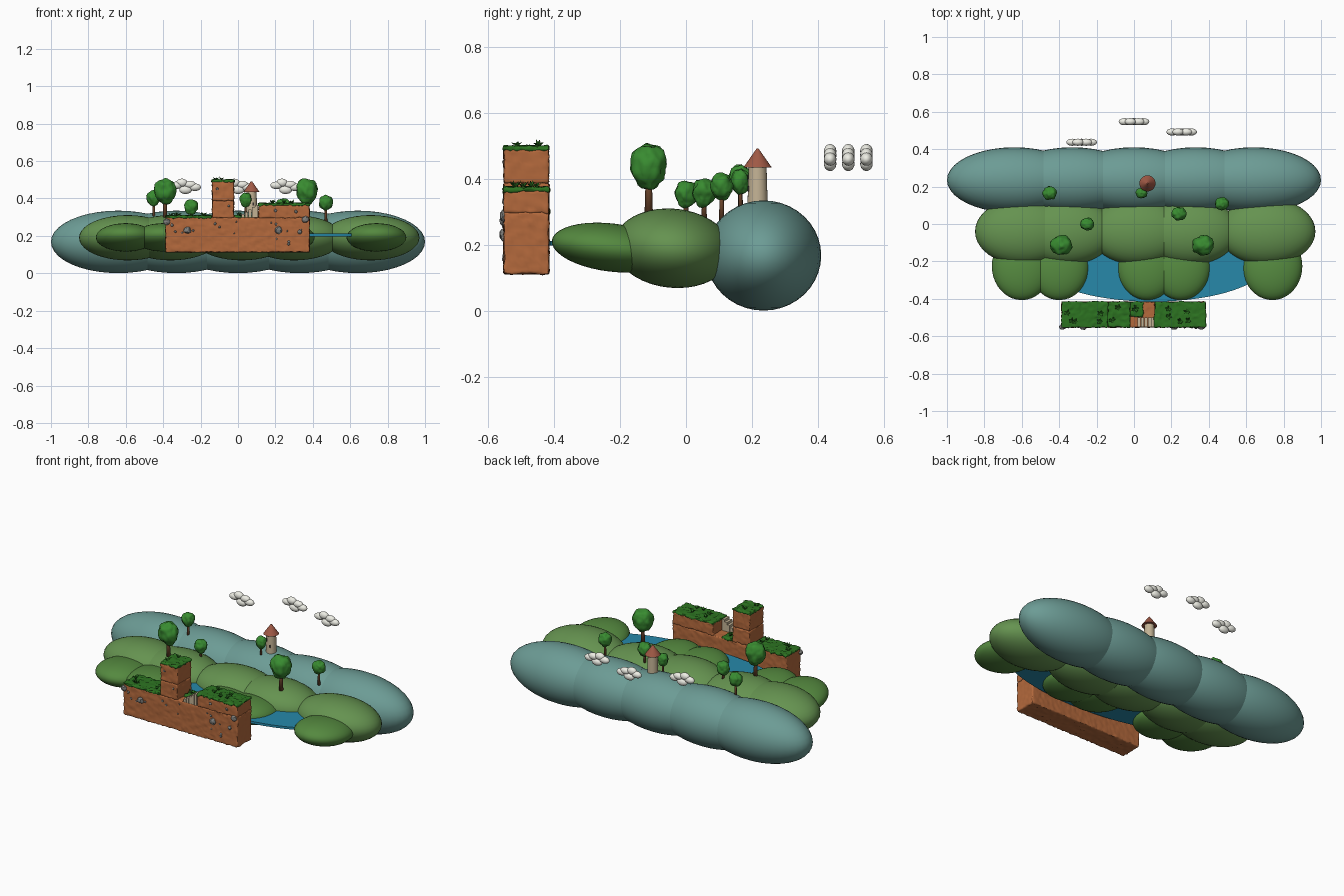
import bpy, bmesh, math, random
from mathutils import Vector, Matrix, noise

if "Cube" in bpy.data.objects:
    bpy.data.objects.remove(bpy.data.objects["Cube"])

random.seed(4)


def mat(name, r, g, b):
    m = bpy.data.materials.new(name)
    m.diffuse_color = (r, g, b, 1)
    m.use_nodes = True
    m.node_tree.nodes["Principled BSDF"].inputs["Base Color"].default_value = m.diffuse_color
    return m


FAR = mat("far_teal", 0.15, 0.33, 0.30)
MID = mat("mid_green", 0.13, 0.29, 0.08)
NEAR = mat("near_green", 0.09, 0.25, 0.05)
WATER = mat("water_blue", 0.02, 0.25, 0.40)
SOIL = mat("soil_orange", 0.45, 0.14, 0.045)
GRASS = mat("grass_green", 0.025, 0.17, 0.015)
LEAF = mat("leaf_green", 0.04, 0.26, 0.03)
BARK = mat("bark", 0.15, 0.06, 0.025)
STONE = mat("stone_grey", 0.22, 0.22, 0.21)
PALE = mat("pale_stone", 0.55, 0.45, 0.30)
ROOF = mat("roof_red", 0.35, 0.10, 0.06)
DARK = mat("window_dark", 0.04, 0.03, 0.03)
WHITE = mat("cloud_white", 0.85, 0.85, 0.78)


def finish(bm, name, material, smooth=True):
    me = bpy.data.meshes.new(name)
    bm.to_mesh(me)
    bm.free()
    me.materials.append(material)
    for p in me.polygons:
        p.use_smooth = smooth
    ob = bpy.data.objects.new(name, me)
    bpy.context.collection.objects.link(ob)
    return ob


def roughen(verts, amount, freq):
    for v in verts:
        v.co += noise.noise_vector(v.co * freq) * amount


def add_ball(bm, c, r, seg=24, tilt=0):
    m = Matrix.Translation(c) @ Matrix.Rotation(tilt, 4, 'X') @ Matrix.Diagonal((*r, 1))
    return bmesh.ops.create_uvsphere(bm, u_segments=seg, v_segments=seg // 2, radius=1, matrix=m)["verts"]


def add_cone(bm, x, y, z0, z1, r0, r1, seg=16):
    m = Matrix.Translation((x, y, (z0 + z1) / 2))
    bmesh.ops.create_cone(bm, cap_ends=True, segments=seg, radius1=r0, radius2=r1, depth=z1 - z0, matrix=m)


def add_box(bm, lo, hi):
    lo, hi = Vector(lo), Vector(hi)
    m = Matrix.Translation((lo + hi) / 2) @ Matrix.Diagonal((*(hi - lo), 1))
    return bmesh.ops.create_cube(bm, size=1, matrix=m)["verts"]


def rough_box(name, lo, hi, material, cell, amount, freq):
    # box cut into cells on every axis, then roughened
    bm = bmesh.new()
    add_box(bm, lo, hi)
    bmesh.ops.bevel(bm, geom=bm.edges[:], offset=0.005, segments=2, affect='EDGES', profile=0.5)
    for axis in range(3):
        n = max(1, round((hi[axis] - lo[axis]) / cell))
        for i in range(1, n):
            co, no = Vector(), Vector()
            co[axis] = lo[axis] + (hi[axis] - lo[axis]) * i / n
            no[axis] = 1
            bmesh.ops.bisect_plane(bm, geom=bm.verts[:] + bm.edges[:] + bm.faces[:], plane_co=co, plane_no=no)
    roughen(bm.verts, amount, freq)
    return finish(bm, name, material)


# Rolling hills in three rows
def hills(name, material, xs, y, z, r, tilt):
    for i, x in enumerate(xs):
        bm = bmesh.new()
        add_ball(bm, (x, y, z), r, 40, tilt)
        finish(bm, f"{name}_{i + 1}", material)


hills("far_hill", FAR, (-0.64, -0.33, 0, 0.33, 0.64), 0.235, 0.168, (0.36, 0.175, 0.167), 0)
hills("mid_hill", MID, (-0.59, -0.36, 0.02, 0.30, 0.71), -0.04, 0.19, (0.26, 0.18, 0.12), -0.1)
hills("near_hill", NEAR, (-0.60, -0.40, 0.07, 0.25, 0.74), -0.225, 0.192, (0.16, 0.183, 0.073), -0.12)

# Lake
bm = bmesh.new()
add_cone(bm, 0, 0, -0.5, 0.5, 1, 1, 64)
bmesh.ops.transform(bm, verts=bm.verts, matrix=Matrix.Translation((0.10, -0.20, 0.205)) @ Matrix.Diagonal((0.62, 0.215, 0.014, 1)))
lake = finish(bm, "lake", WATER, False)

# Soil blocks of the foreground platform
Y0, Y1 = -0.552, -0.416
for name, x0, x1, z0, z1 in (("base_block", -0.387, 0.382, 0.113, 0.298),
                             ("pillar_lower", -0.138, -0.022, 0.296, 0.388),
                             ("pillar_upper", -0.138, -0.022, 0.388, 0.49),
                             ("raised_block", 0.11, 0.382, 0.296, 0.365)):
    rough_box(name, (x0, Y0, z0), (x1, Y1, z1), SOIL, 0.011, 0.005, 70)

# Grass caps with leaf tufts
for name, x0, x1, z in (("grass_left", -0.387, -0.14, 0.302), ("grass_middle", -0.02, 0.05, 0.302),
                        ("grass_pillar", -0.14, -0.02, 0.493), ("grass_right", 0.11, 0.384, 0.368)):
    y0 = -0.497 if name == "grass_middle" else Y0 - 0.001
    rough_box(name, (x0, y0, z - 0.008), (x1, Y1 + 0.001, z + 0.007), GRASS, 0.01, 0.007, 60)
    bm = bmesh.new()
    for t in range(max(2, round((x1 - x0) / 0.05))):
        c = Vector((random.uniform(x0 + 0.02, x1 - 0.02), random.uniform(y0 + 0.025, Y1 - 0.025), z + 0.004))
        for k in range(5):
            a = k * 1.257 + random.uniform(-0.4, 0.4)
            out = Vector((math.cos(a), math.sin(a), 0))
            side = Vector((-out.y, out.x, 0)) * 0.005
            mid = c + out * 0.009 + Vector((0, 0, 0.012))
            tip = c + out * 0.018 + Vector((0, 0, random.uniform(0.012, 0.025)))
            bm.faces.new([bm.verts.new(p) for p in (c, mid + side, tip, mid - side)])
    finish(bm, name + "_tufts", GRASS, False)

# Stone steps up to the raised block
bm = bmesh.new()
for i in range(5):
    x = 0.02 + i * 0.018
    add_box(bm, (x, -0.552, 0.298), (x + 0.016, -0.50, 0.316 + i * 0.0125))
finish(bm, "stone_steps", PALE, False)

# Stones set in the platform face
bm = bmesh.new()
spots = [(-0.27, 0.23, 0.02), (-0.382, 0.275, 0.018), (0.215, 0.23, 0.02), (0.36, 0.288, 0.018), (0.33, 0.22, 0.012)]
spots += [(random.uniform(-0.36, 0.36), random.uniform(0.14, 0.28), random.uniform(0.004, 0.009)) for _ in range(16)]
spots += [(-0.11, 0.45, 0.008), (-0.05, 0.36, 0.007), (0.2, 0.335, 0.008), (0.31, 0.33, 0.009)]
for x, z, r in spots:
    m = Matrix.Translation((x, -0.551, z)) @ Matrix.Diagonal((r, r * 0.8, r, 1))
    vs = bmesh.ops.create_icosphere(bm, subdivisions=2, radius=1, matrix=m)["verts"]
    roughen(vs, r * 0.25, 60)
finish(bm, "face_stones", STONE, False)

# Trees: x, y, trunk base, crown bottom, crown top, crown radius
for i, (x, y, zb, c0, c1, r) in enumerate((
        (-0.45, 0.165, 0.28, 0.36, 0.443, 0.042), (-0.39, -0.113, 0.29, 0.37, 0.505, 0.062),
        (-0.25, 0.0, 0.28, 0.312, 0.395, 0.041), (0.04, 0.165, 0.30, 0.355, 0.43, 0.034),
        (0.24, 0.055, 0.28, 0.315, 0.40, 0.042), (0.37, -0.113, 0.29, 0.37, 0.505, 0.064),
        (0.47, 0.108, 0.27, 0.335, 0.418, 0.041))):
    h = (c1 - c0) / 2
    bm = bmesh.new()
    add_cone(bm, x, y, zb, c0 + h, r * 0.2, r * 0.13, 10)
    finish(bm, f"tree_{i + 1}_trunk", BARK)
    bm = bmesh.new()
    bmesh.ops.create_icosphere(bm, subdivisions=4, radius=1)
    for v in bm.verts:
        n = noise.noise(v.co * 1.8 + Vector((i * 7, 0, 0)))
        n2 = noise.noise(v.co * 5 + Vector((i * 3, 5, 0)))
        wide = 0.92 + 0.1 * v.co.z
        v.co *= 1 + 0.16 * n + 0.06 * n2
        v.co = Vector((x + v.co.x * r * wide * 0.98, y + v.co.y * r * wide * 0.9, c0 + h + v.co.z * h))
    finish(bm, f"tree_{i + 1}_crown", LEAF)

# Watchtower
TX, TY = 0.072, 0.217
bm = bmesh.new()
add_cone(bm, TX, TY, 0.31, 0.445, 0.031, 0.027, 24)
finish(bm, "tower_body", PALE).select_set(True)
bm = bmesh.new()
add_cone(bm, TX, TY, 0.435, 0.492, 0.043, 0.003, 24)
finish(bm, "tower_roof", ROOF)
bm = bmesh.new()
for dx, z in ((-0.009, 0.405), (0.01, 0.37)):
    add_box(bm, (TX + dx - 0.004, TY - 0.031, z - 0.008), (TX + dx + 0.004, TY - 0.022, z + 0.008))
finish(bm, "tower_windows", DARK, False)
for ob in bpy.data.objects:
    ob.select_set(ob.name in ("tower_body", "tower_roof", "lake"))
bpy.context.view_layer.objects.active = lake
bpy.ops.object.shade_smooth_by_angle(angle=math.radians(40))

# Clouds made of flattened puffs
for i, (x, y) in enumerate(((-0.28, 0.44), (0.0, 0.55), (0.255, 0.495))):
    bm = bmesh.new()
    for dx, dz, rx, rz in ((-0.05, 0.008, 0.032, 0.02), (-0.02, 0.022, 0.03, 0.022), (0.0, -0.016, 0.034, 0.022),
                           (0.024, 0.012, 0.032, 0.02), (0.05, -0.002, 0.032, 0.02)):
        add_ball(bm, (x + dx, y - 0.003, 0.462 + dz), (rx, 0.019, rz), 20)
    finish(bm, f"cloud_{i + 1}", WHITE)
